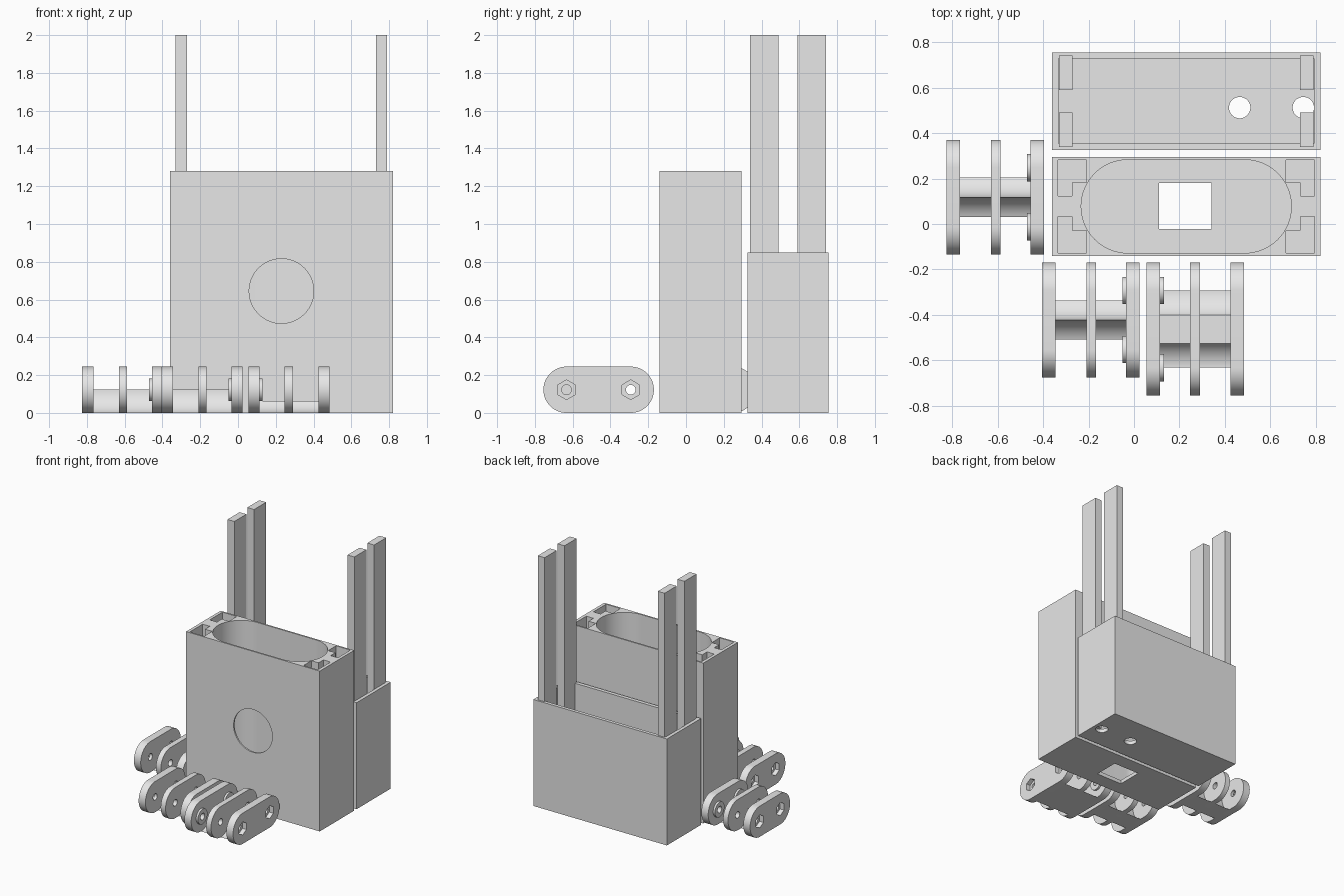
import bpy, bmesh, math

if "Cube" in bpy.data.objects:
    bpy.data.objects.remove(bpy.data.objects["Cube"])

grey = bpy.data.materials.new("light_grey")
grey.diffuse_color = (0.8, 0.8, 0.8, 1)
grey.use_nodes = True
grey.node_tree.nodes["Principled BSDF"].inputs["Base Color"].default_value = grey.diffuse_color


def prism(name, pts, axis, lo, hi):
    """Extrude a 2D outline: 'z' takes (x, y), 'x' takes (y, z), 'y' takes (x, z)."""
    place = {"z": lambda a, b, h: (a, b, h),
             "x": lambda a, b, h: (h, a, b),
             "y": lambda a, b, h: (a, h, b)}[axis]
    bm = bmesh.new()
    low = bm.faces.new([bm.verts.new(place(a, b, lo)) for a, b in pts])
    ext = bmesh.ops.extrude_face_region(bm, geom=[low])
    step = place(0, 0, hi - lo)
    bmesh.ops.translate(bm, vec=step, verts=[v for v in ext["geom"] if isinstance(v, bmesh.types.BMVert)])
    bmesh.ops.recalc_face_normals(bm, faces=bm.faces)
    mesh = bpy.data.meshes.new(name)
    bm.to_mesh(mesh)
    bm.free()
    mesh.materials.append(grey)
    ob = bpy.data.objects.new(name, mesh)
    bpy.context.collection.objects.link(ob)
    return ob


def rect(x0, x1, y0, y1):
    return [(x0, y0), (x1, y0), (x1, y1), (x0, y1)]


def circle(cx, cy, r, n=48, start=0.0):
    return [(cx + r * math.cos(start + 2 * math.pi * i / n),
             cy + r * math.sin(start + 2 * math.pi * i / n)) for i in range(n)]


def stadium(cx, cy, r, half, n=32):
    """Rounded slot outline; half is the distance from middle to each end centre."""
    pts = []
    for side in (1, -1):
        for i in range(n + 1):
            a = -math.pi / 2 + math.pi * i / n
            pts.append((cx + side * (half + r * math.cos(a)), cy + side * r * math.sin(a)))
    return pts


def carve(ob, cutters):
    for c in cutters:
        c.hide_render = True
        m = ob.modifiers.new("cut", "BOOLEAN")
        m.operation, m.solver, m.object = "DIFFERENCE", "EXACT", c
    dg = bpy.context.evaluated_depsgraph_get()
    mesh = bpy.data.meshes.new_from_object(ob.evaluated_get(dg))
    ob.modifiers.clear()
    ob.data = mesh
    for c in cutters:
        bpy.data.objects.remove(c)


# Tall case: oval chamber, square floor opening, round window, corner rail pockets
CX, CY = 0.23, 0.0775
FLOOR = 0.03
case = prism("tall_case", rect(-0.36, 0.82, -0.14, 0.295), "z", 0, 1.28)
cuts = [prism("cut", stadium(CX, CY, 0.205, 0.2575), "z", FLOOR, 1.4),
        prism("cut", rect(0.11, 0.34, -0.023, 0.18), "z", -0.1, 0.1),
        prism("cut", circle(CX, 0.645, 0.171, 64), "y", -0.3, CY)]
for sx in (-1, 1):
    for sy in (-1, 1):
        ell = [(0.565, 0.205), (0.438, 0.205), (0.438, 0.106),
               (0.502, 0.106), (0.502, 0.045), (0.565, 0.045)]
        cuts.append(prism("cut", [(CX + sx * a, CY + sy * b) for a, b in ell], "z", FLOOR, 1.4))
carve(case, cuts)

# Low case: open box with two cable holes in the floor
low = prism("low_case", rect(-0.36, 0.82, 0.325, 0.755), "z", 0, 0.85)
carve(low, [prism("cut", rect(-0.333, 0.793, 0.355, 0.728), "z", FLOOR, 1.0),
            prism("cut", circle(0.465, 0.512, 0.047), "z", -0.1, 0.1),
            prism("cut", circle(0.745, 0.512, 0.047), "z", -0.1, 0.1)])

# Four upright rails in the low case
for sx in (-1, 1):
    for sy in (-1, 1):
        x, y = CX + sx * 0.53, 0.54 + sy * 0.125
        prism("rail", rect(x - 0.03, x + 0.03, y - 0.076, y + 0.076), "z", FLOOR - 0.005, 2.0)

# Hinge links: three slotted plates joined by a bar with scooped sides
R = 0.1225


def link(x0, yc, half, scoop, top, flip):
    def span(a, b):
        return (x0 + 0.43 - b, x0 + 0.43 - a) if flip else (x0 + a, x0 + b)

    ends = (yc - half, yc + half)
    for name, a, b in (("nut_plate", 0, 0.06), ("middle_plate", 0.195, 0.238), ("boss_plate", 0.37, 0.43)):
        plate = prism(name, stadium(yc, R, R, half), "x", *span(a, b))
        cuts = [prism("cut", circle(y, R, 0.026, 32), "x", *span(a - 0.1, b + 0.1)) for y in ends]
        if name == "nut_plate":      # hexagonal nut recess
            cuts += [prism("cut", circle(y, R, 0.052, 6, math.pi / 2), "x", *span(-0.1, 0.035)) for y in ends]
        if name == "boss_plate":     # screw head recess
            cuts += [prism("cut", circle(y, R, 0.045, 32), "x", *span(0.395, 0.5)) for y in ends]
        carve(plate, cuts)
    for y in ends:
        boss = prism("boss", circle(y, R, 0.06, 40), "x", *span(0.354, 0.372))
        carve(boss, [prism("cut", circle(y, R, 0.026, 32), "x", *span(0.3, 0.4))])
    # Bar section follows the clearance circles around both pivots
    t0 = math.acos(min(1, R / scoop))
    t1 = math.acos((R - top) / scoop)
    arc = []
    for i in range(17):
        t = t0 + (t1 - t0) * i / 16
        arc.append((scoop * math.sin(t) - half, max(0, R - scoop * math.cos(t))))
    right = [(-a, b) for a, b in reversed(arc)]
    if abs(arc[-1][0]) < 1e-3:
        right = right[1:]
    prism("link_bar", [(yc + a, b) for a, b in arc + right], "x", *span(0.03, 0.4))


link(-0.825, 0.1175, 0.13, 0.13, R, False)
link(-0.405, -0.4225, 0.13, 0.13, R, False)
link(0.055, -0.4625, 0.17, R, 0.063, True)

# Smooth curved walls, keep edges crisp
for ob in bpy.context.collection.objects:
    ob.select_set(True)
    bpy.context.view_layer.objects.active = ob
bpy.ops.object.shade_smooth_by_angle(angle=math.radians(30))
